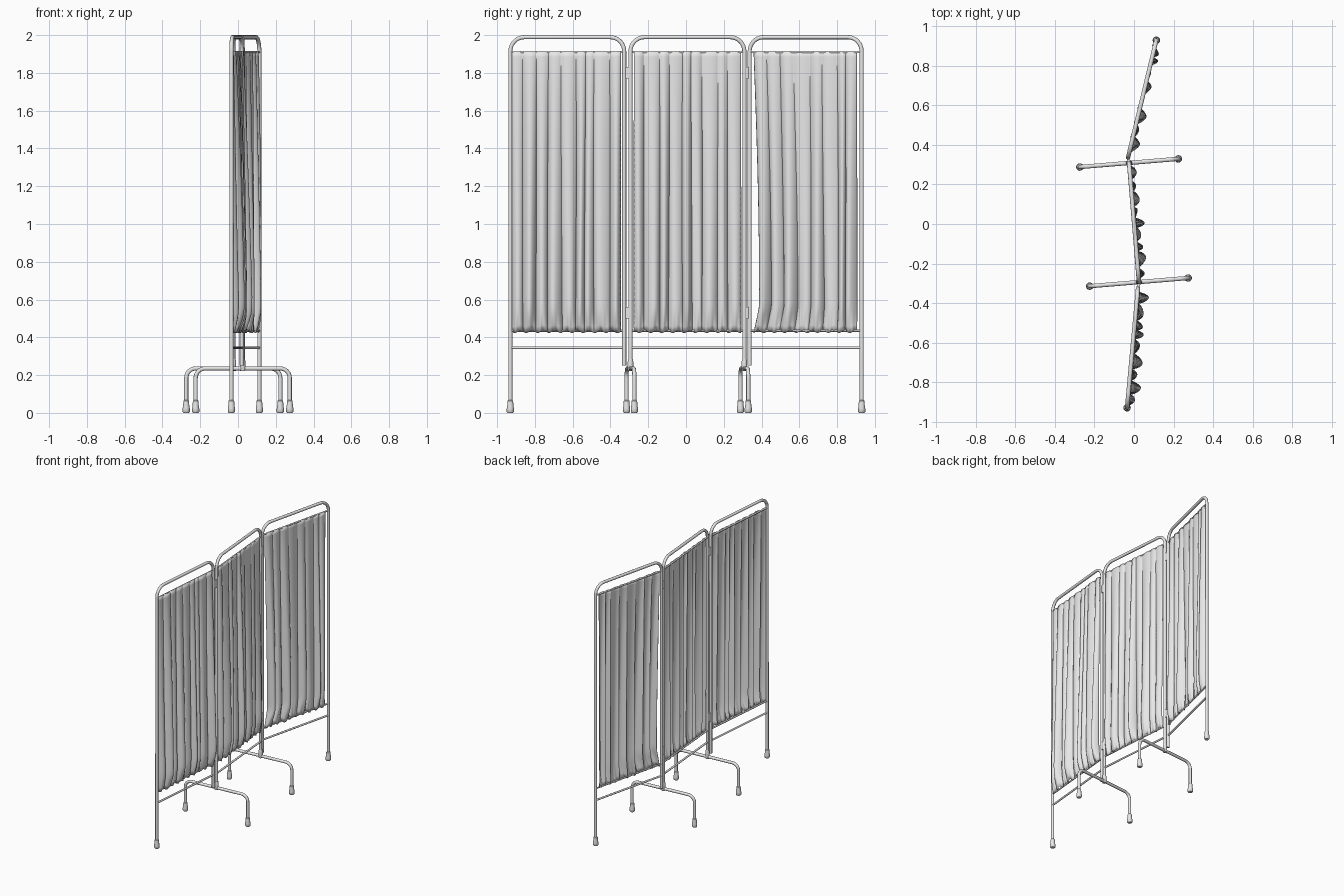
import bpy, bmesh, math, random
from mathutils import Vector, Matrix

cube = bpy.data.objects.get("Cube")
if cube:
    bpy.data.objects.remove(cube)

grey = bpy.data.materials.new("light_grey")
grey.use_nodes = True
grey.diffuse_color = (0.8, 0.8, 0.8, 1)
grey.node_tree.nodes["Principled BSDF"].inputs["Base Color"].default_value = (0.8, 0.8, 0.8, 1)

TUBE = 0.011
UP = Vector((0, 0, 1))


def add(name, mesh, angle=50):
    ob = bpy.data.objects.new(name, mesh)
    bpy.context.collection.objects.link(ob)
    mesh.materials.clear()
    mesh.materials.append(grey)
    bpy.ops.object.select_all(action='DESELECT')
    ob.select_set(True)
    bpy.context.view_layer.objects.active = ob
    bpy.ops.object.shade_smooth_by_angle(angle=math.radians(angle))
    return ob


def rounded(points, radius, steps=8):
    """Replace each inner corner of a path with an arc."""
    pts = [Vector(p) for p in points]
    out = [pts[0]]
    for a, b, c in zip(pts, pts[1:], pts[2:]):
        da, dc = (a - b).normalized(), (c - b).normalized()
        centre = b + (da + dc) * radius
        for i in range(steps + 1):
            t = i / steps * math.pi / 2
            out.append(centre - dc * radius * math.cos(t) - da * radius * math.sin(t))
    return out + [pts[-1]]


def tube(name, points, radius, corner=0.05):
    path = rounded(points, corner)
    curve = bpy.data.curves.new(name, 'CURVE')
    curve.dimensions = '3D'
    curve.bevel_depth = radius
    curve.bevel_resolution = 3
    curve.use_fill_caps = True
    spline = curve.splines.new('POLY')
    spline.points.add(len(path) - 1)
    for sp, p in zip(spline.points, path):
        sp.co = (*p, 1)
    temp = bpy.data.objects.new(name + "_path", curve)
    bpy.context.collection.objects.link(temp)
    deps = bpy.context.evaluated_depsgraph_get()
    mesh = bpy.data.meshes.new_from_object(temp.evaluated_get(deps))
    bpy.data.objects.remove(temp)
    return add(name, mesh)


def lathe(name, base, profile, sides=16):
    bm = bmesh.new()
    rings = []
    for r, z in profile:
        rings.append([bm.verts.new(base + Vector((r * math.cos(a), r * math.sin(a), z)))
                      for a in (2 * math.pi * i / sides for i in range(sides))])
    for lo, hi in zip(rings, rings[1:]):
        for i in range(sides):
            j = (i + 1) % sides
            bm.faces.new((lo[i], lo[j], hi[j], hi[i]))
    bm.faces.new(rings[0][::-1])
    bm.faces.new(rings[-1])
    mesh = bpy.data.meshes.new(name)
    bm.to_mesh(mesh)
    bm.free()
    return add(name, mesh)


def foot(name, x, y):
    lathe(name, Vector((x, y, 0)),
          [(0.014, 0), (0.019, 0.006), (0.019, 0.024), (0.016, 0.042), (0.015, 0.064), (0.011, 0.067)])


def curtain(name, a, b, u0, u1, folds, bias, seed, taper=0.0):
    """Gathered cloth sheet: shallow pleats at the top, deep ones lower down."""
    rng = random.Random(seed)
    along = (b - a).normalized()
    normal = along.cross(UP)
    length = (b - a).length
    # uneven pleat borders and depths
    widths = [rng.uniform(0.7, 1.35) for _ in range(folds)]
    total = sum(widths)
    depth = [rng.uniform(0.5, 1.0) for _ in range(folds)]
    sway = [rng.uniform(-1, 1) for _ in range(folds)]
    per, rows = 14, 48
    bm = bmesh.new()
    grid = []
    for r in range(rows + 1):
        t = r / rows
        z = 1.916 - t * 1.486
        grow = 0.22 + 0.78 * min(1, t * 1.15) ** 0.8
        gather = min(1, (1 - t) / 0.09)
        grow *= 0.35 + 0.65 * math.sin(gather * math.pi / 2)
        row = []
        for c in range(folds * per + 1):
            k = min(c // per, folds - 1)
            f = c / per - k
            u = (sum(widths[:k]) + f * widths[k]) / total
            bump = math.sin(math.pi * f)
            # pleats lean over their neighbours and wander on the way down
            u += 0.016 * bump * sway[k] * grow
            u += 0.006 * math.sin(3 * t + u * 17 + seed) * math.sin(math.pi * u)
            start = u0 + taper * math.sin(min(1, t * 1.1) * math.pi / 2) * gather
            wave = 0.007 * math.sin(u * 23 + t * 2 + seed)
            off = (0.046 * depth[k] * bump ** 0.8 + bias + wave) * grow
            ripple = 0.003 * math.sin(u * 140 + seed) * (1 - gather)
            p = a + along * (length * (start + (u1 - start) * u)) + normal * (off + ripple)
            sag = 0.007 * math.sin(u * 60 + seed) * max(0, t - 0.9) * 10
            row.append(bm.verts.new((p.x, p.y, z + sag)))
        grid.append(row)
    for top, low in zip(grid, grid[1:]):
        for i in range(len(top) - 1):
            bm.faces.new((low[i], low[i + 1], top[i + 1], top[i]))
    mesh = bpy.data.meshes.new(name)
    bm.to_mesh(mesh)
    bm.free()
    ob = add(name, mesh, 60)
    solid = ob.modifiers.new("thickness", 'SOLIDIFY')
    solid.thickness = 0.003
    solid.offset = 0


# Three folding panels: ends in plan, and the height of each post's lower end
panels = {
    "front": (Vector((-0.035, -0.93, 0)), Vector((0.02, -0.327, 0)), 0.03, 0.25),
    "middle": (Vector((0.025, -0.294, 0)), Vector((-0.025, 0.309, 0)), 0.235, 0.235),
    "back": (Vector((-0.03, 0.337, 0)), Vector((0.113, 0.93, 0)), 0.25, 0.03),
}
for key, (a, b, za, zb) in panels.items():
    top = UP * 1.989
    tube(key + "_frame", [a + UP * za, a + top, b + top, b + UP * zb], TUBE, 0.075)
    for part, z, r in (("curtain_top_rod", 1.91, 0.006), ("curtain_bottom_rod", 0.435, 0.006),
                       ("lower_rail", 0.345, 0.007)):
        tube(f"{key}_{part}", [a + UP * z, b + UP * z], r)

# Cloth
curtain("front_curtain", *panels["front"][:2], 0.015, 0.97, 9, 0.008, 3)
curtain("middle_curtain", *panels["middle"][:2], 0.03, 0.97, 9, 0.004, 8)
curtain("back_curtain", *panels["back"][:2], 0.035, 0.955, 8, -0.010, 5, 0.05)

# Feet under the two outer posts
foot("front_post_foot", *panels["front"][0].xy)
foot("back_post_foot", *panels["back"][1].xy)

# Cross legs under the middle panel, square to it
ma, mb = panels["middle"][:2]
across = (mb - ma).cross(UP).normalized()
for key, base in (("front", ma), ("back", mb)):
    ends = [base + across * s * 0.25 for s in (-1, 1)]
    h = UP * 0.235
    tube(key + "_cross_leg", [ends[0] + UP * 0.03, ends[0] + h, ends[1] + h, ends[1] + UP * 0.03],
         TUBE, 0.05)
    for side, e in zip(("right", "left"), ends):
        foot(f"{key}_{side}_foot", e.x, e.y)
    lathe(key + "_leg_socket", base,
          [(0.013, 0.222), (0.015, 0.228), (0.015, 0.27), (0.012, 0.285)])

# Hinges joining neighbouring posts
for key, p, q in (("front", panels["front"][1], ma), ("back", mb, panels["back"][0])):
    for level, z in (("upper", 1.80), ("lower", 0.53)):
        d = q - p
        bm = bmesh.new()
        bmesh.ops.create_cube(bm, size=1)
        turn = Matrix.Rotation(math.atan2(d.y, d.x), 4, 'Z')
        spot = Matrix.Translation((p + q) / 2 + UP * z)
        bm.transform(spot @ turn @ Matrix.Diagonal((d.length, 0.016, 0.06, 1)))
        mesh = bpy.data.meshes.new("hinge")
        bm.to_mesh(mesh)
        bm.free()
        add(f"{key}_{level}_hinge", mesh, 30)
